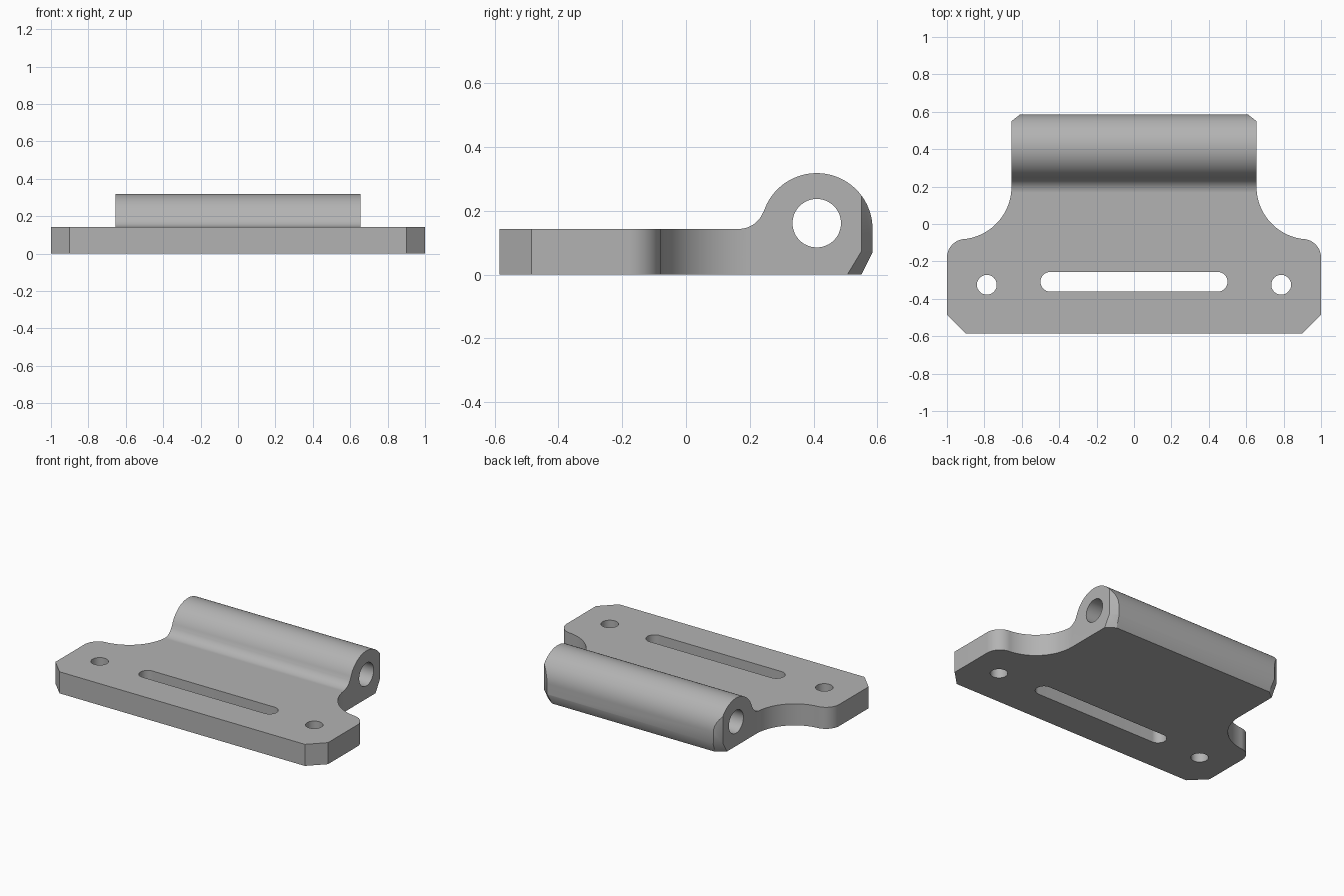
import bpy
import bmesh
from math import sin, cos, radians, degrees, atan2
from mathutils import Matrix

cube = bpy.data.objects.get("Cube")
if cube:
    bpy.data.objects.remove(cube, do_unlink=True)


def arc(cx, cy, r, start, end, steps=20):
    """Points along an arc, angles in degrees."""
    angles = [radians(start + (end - start) * i / steps) for i in range(steps + 1)]
    return [(cx + r * cos(a), cy + r * sin(a)) for a in angles]


def loft(name, sections, matrix=Matrix()):
    """Closed solid through stacked outlines, each given as (height, points)."""
    bm = bmesh.new()
    rings = [[bm.verts.new((x, y, h)) for x, y in pts] for h, pts in sections]
    for low, high in zip(rings, rings[1:]):
        for i in range(len(low)):
            j = (i + 1) % len(low)
            bm.faces.new((low[i], low[j], high[j], high[i]))
    bm.faces.new(rings[0][::-1])
    bm.faces.new(rings[-1])
    bmesh.ops.recalc_face_normals(bm, faces=bm.faces)
    mesh = bpy.data.meshes.new(name)
    bm.to_mesh(mesh)
    bm.free()
    mesh.transform(matrix)
    obj = bpy.data.objects.new(name, mesh)
    bpy.context.collection.objects.link(obj)
    return obj


def prism(name, pts, low, high, matrix=Matrix()):
    return loft(name, [(low, pts), (high, pts)], matrix)


def combine(target, tool, operation):
    """Apply a boolean and discard the tool."""
    mod = target.modifiers.new("cut", "BOOLEAN")
    mod.operation = operation
    mod.solver = "EXACT"
    mod.object = tool
    bpy.context.view_layer.objects.active = target
    bpy.ops.object.modifier_apply(modifier=mod.name)
    bpy.data.objects.remove(tool, do_unlink=True)


# Maps a (y, z) profile with extrusion height onto the x axis
ALONG_X = Matrix(((0, 0, 1, 0), (1, 0, 0, 0), (0, 1, 0, 0), (0, 0, 0, 1)))

# Side profile: flat leaf, concave fillet, knuckle, chamfered lower back edge
thick, knuckle_y, knuckle_r = 0.143, 0.41, 0.175
fillet_y, fillet_r = 0.165, 0.0825
tilt = degrees(atan2(fillet_r, knuckle_y - fillet_y))
side = [(-0.7, 0), (0.55, 0), (0.585, 0.07)]
side += arc(knuckle_y, thick, knuckle_r, 0, 180 - tilt, 40)
side += arc(fillet_y, thick + fillet_r, fillet_r, -tilt, -90, 16)[1:]
side += [(-0.7, thick)]
plate = prism("hinge_leaf", side, -1.1, 1.1, ALONG_X)

# Plan outline: chamfered front corners, rounded shoulders, curved waist
waist_x, waist_y, waist_r = 0.9375, 0.2, 0.2825
shoulder_x, shoulder_y, shoulder_r = 0.9, -0.18, 0.1
turn = degrees(atan2(waist_y - shoulder_y, waist_x - shoulder_x))
half = [(0.9, -0.585), (1, -0.485)]
half += arc(shoulder_x, shoulder_y, shoulder_r, 0, turn)
half += arc(waist_x, waist_y, waist_r, turn - 180, -180, 28)[1:]
half += [(0.655, 0.7)]
plan = half + [(-x, y) for x, y in reversed(half)]
combine(plate, prism("plan_cutter", plan, -0.1, 0.5), "INTERSECT")

# Chamfers on both ends of the knuckle, leaning in along the lower edge
for s in (-1, 1):
    sections = []
    for z, y in ((-0.073, 0.462), (0, 0.506), (0.073, 0.55), (0.4, 0.55)):
        tri = [(s * 0.7, y - 0.035), (s * 0.7, y + 0.105), (s * 0.52, y + 0.105)]
        sections.append((z, tri))
    combine(plate, loft("corner_cutter", sections), "DIFFERENCE")

# Pin bore
bore = arc(knuckle_y, 0.161, 0.076, 0, 360, 48)[:-1]
combine(plate, prism("bore_cutter", bore, -1, 1, ALONG_X), "DIFFERENCE")

# Screw holes and the long slot
for s in (-1, 1):
    hole = arc(s * 0.787, -0.325, 0.053, 0, 360, 40)[:-1]
    combine(plate, prism("hole_cutter", hole, -0.1, 0.5), "DIFFERENCE")
slot = arc(0.447, -0.309, 0.053, -90, 90) + arc(-0.447, -0.309, 0.053, 90, 270)
combine(plate, prism("slot_cutter", slot, -0.1, 0.5), "DIFFERENCE")

# Plain grey metal
grey = bpy.data.materials.new("grey_metal")
grey.use_nodes = True
colour = (0.45, 0.45, 0.45, 1)
grey.diffuse_color = colour
grey.node_tree.nodes["Principled BSDF"].inputs["Base Color"].default_value = colour
plate.data.materials.clear()
plate.data.materials.append(grey)
for poly in plate.data.polygons:
    poly.material_index = 0

# Smooth curves, sharp edges
bpy.ops.object.select_all(action="DESELECT")
plate.select_set(True)
bpy.context.view_layer.objects.active = plate
bpy.ops.object.shade_smooth_by_angle(angle=radians(30))
